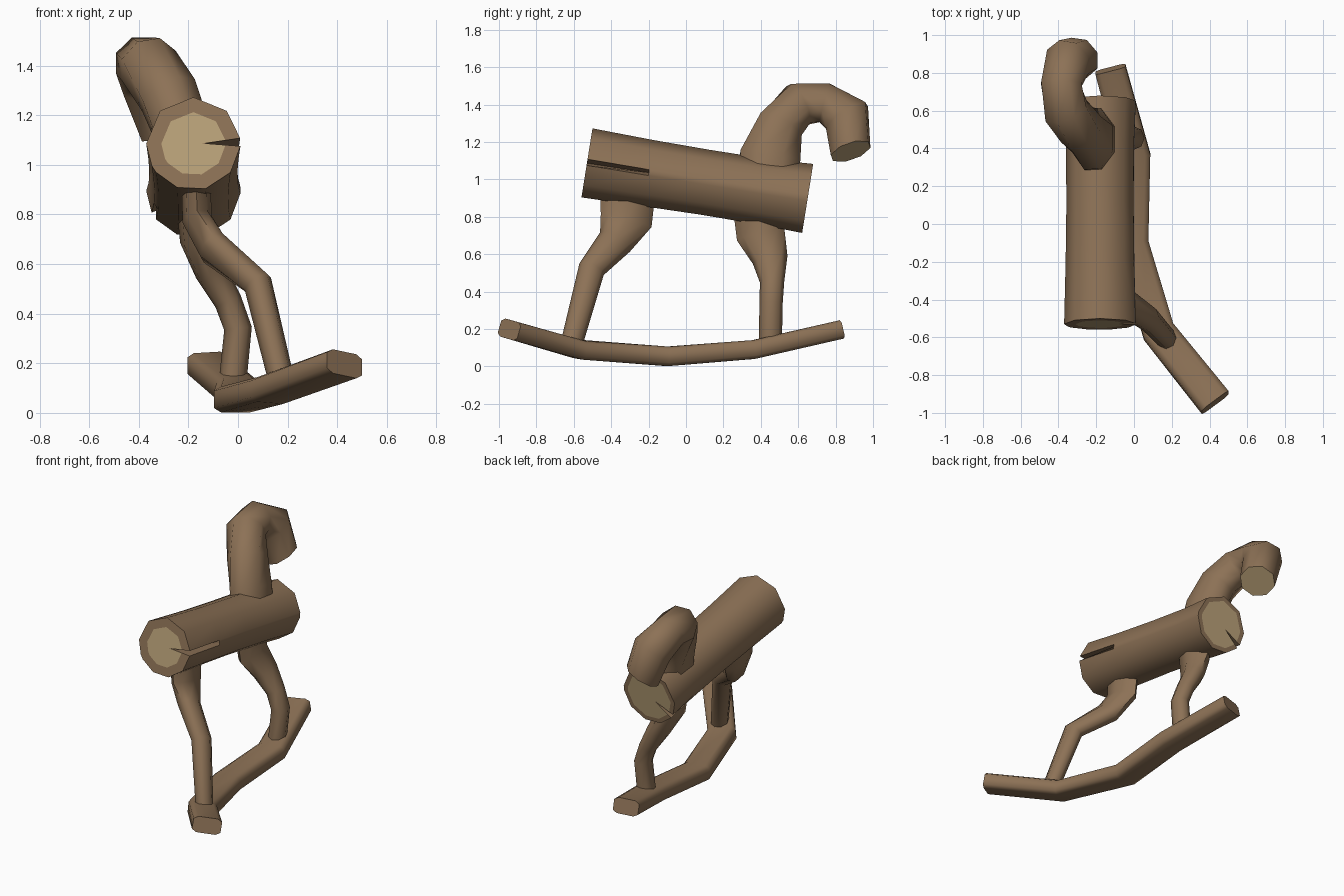
import bpy, bmesh, math
from mathutils import Vector

if "Cube" in bpy.data.objects:
    bpy.data.objects.remove(bpy.data.objects["Cube"])


def material(name, rgb):
    m = bpy.data.materials.new(name)
    m.diffuse_color = (*rgb, 1)
    m.use_nodes = True
    m.node_tree.nodes["Principled BSDF"].inputs["Base Color"].default_value = m.diffuse_color
    return m


BARK = material("brown bark", (0.265, 0.167, 0.093))
WOOD = material("pale cut wood", (0.49, 0.36, 0.19))


def finish(name, bm):
    bmesh.ops.recalc_face_normals(bm, faces=bm.faces)
    me = bpy.data.meshes.new(name)
    bm.to_mesh(me)
    bm.free()
    me.materials.append(BARK)
    me.materials.append(WOOD)
    ob = bpy.data.objects.new(name, me)
    bpy.context.collection.objects.link(ob)
    bpy.ops.object.select_all(action='DESELECT')
    bpy.context.view_layer.objects.active = ob
    ob.select_set(True)
    bpy.ops.object.shade_smooth_by_angle(angle=math.radians(62))
    return ob


def octagon(power=1.0, turn=0.0):
    out = []
    for i in range(8):
        a = math.radians(turn + i * 45)
        c, s = math.cos(a), math.sin(a)
        out.append((math.copysign(abs(c) ** power, c), math.copysign(abs(s) ** power, s)))
    return out


def bridge(bm, a, b):
    for i in range(len(a)):
        j = (i + 1) % len(a)
        bm.faces.new((a[i], a[j], b[j], b[i]))


def tube(name, path, profile, end_dir=None, end_mat=0):
    """Branch through points (x, y, z, half width, half depth)."""
    bm = bmesh.new()
    pts = [Vector(p[:3]) for p in path]
    rings = []
    for k, p in enumerate(path):
        t = Vector()
        if k > 0:
            t += (pts[k] - pts[k - 1]).normalized()
        if k < len(pts) - 1:
            t += (pts[k + 1] - pts[k]).normalized()
        elif end_dir:
            t = Vector(end_dir)
        t.normalize()
        side = Vector((1, 0, 0))
        side = (side - t * side.dot(t)).normalized()
        up = t.cross(side)
        rings.append([bm.verts.new(pts[k] + side * c * p[3] + up * s * p[4]) for c, s in profile])
    for a, b in zip(rings, rings[1:]):
        bridge(bm, a, b)
    bm.faces.new(rings[0])
    bm.faces.new(rings[-1]).material_index = end_mat
    return finish(name, bm)


# log body with a drying crack at each end
def log_body():
    bm = bmesh.new()
    axis = Vector((0, 1.19, -0.19)).normalized()
    side = Vector((1, 0, 0))
    up = side.cross(axis)
    # crack sides and bottoms, in degrees round the log
    angles = [(-3, 0), (2, 1), (7, 0), (45, 0), (90, 0), (135, 0), (180, 0),
              (208, 0), (213, 2), (218, 0), (250, 0), (285, 0), (322, 0)]

    def ring(y, z, r, crack=0, scale=1.0):
        vs = []
        for a, kind in angles:
            q = 0.045 if crack and kind == crack else r
            q *= scale
            a = math.radians(a)
            vs.append(bm.verts.new(Vector((-0.18, y, z)) + side * q * math.cos(a) + up * q * math.sin(a)))
        return vs

    rings = [ring(-0.53, 1.085, 0.19, 1), ring(-0.2, 1.03, 0.182), ring(0.1, 0.982, 0.178),
             ring(0.42, 0.93, 0.18), ring(0.65, 0.895, 0.19, 2)]
    for a, b in zip(rings, rings[1:]):
        bridge(bm, a, b)
    # pale sawn discs inside a bark rim
    for outer, y, z, crack, scale in ((rings[0], -0.53, 1.085, 1, 0.68), (rings[-1], 0.65, 0.895, 2, 0.84)):
        inner = ring(y, z, 0.19, crack, scale)
        bridge(bm, outer, inner)
        bm.faces.new(inner).material_index = 1
    return finish("log_body", bm)


log_body()

# curved branch for neck and head, sawn at the muzzle
tube("neck_and_head", [
    (-0.20, 0.44, 0.98, 0.12, 0.18),
    (-0.22, 0.45, 1.12, 0.12, 0.175),
    (-0.28, 0.50, 1.28, 0.125, 0.135),
    (-0.36, 0.60, 1.40, 0.125, 0.125),
    (-0.385, 0.74, 1.41, 0.115, 0.115),
    (-0.35, 0.86, 1.335, 0.125, 0.135),
    (-0.29, 0.88, 1.15, 0.115, 0.115),
], octagon(turn=22.5), end_dir=(0.4, 0.3, -0.85), end_mat=1)

# leg nearest the front view
tube("front_leg", [
    (0.185, -0.62, 0.09, 0.052, 0.058),
    (0.08, -0.505, 0.52, 0.06, 0.072),
    (-0.10, -0.38, 0.665, 0.065, 0.095),
    (-0.165, -0.32, 0.78, 0.06, 0.14),
    (-0.17, -0.31, 0.97, 0.06, 0.15),
], octagon())

# leg below the neck
tube("back_leg", [
    (-0.025, 0.45, 0.09, 0.056, 0.062),
    (0.0, 0.455, 0.34, 0.056, 0.062),
    (-0.04, 0.46, 0.45, 0.056, 0.065),
    (-0.11, 0.45, 0.57, 0.065, 0.095),
    (-0.17, 0.40, 0.70, 0.065, 0.13),
    (-0.18, 0.385, 0.90, 0.075, 0.14),
], octagon())

# bent runner on the ground
tube("rocker", [
    (0.43, -0.945, 0.198, 0.092, 0.052),
    (0.13, -0.57, 0.09, 0.09, 0.052),
    (-0.01, -0.1, 0.054, 0.09, 0.054),
    (0.0, 0.36, 0.09, 0.09, 0.052),
    (-0.125, 0.82, 0.195, 0.085, 0.052),
], octagon(power=0.45, turn=22.5))
